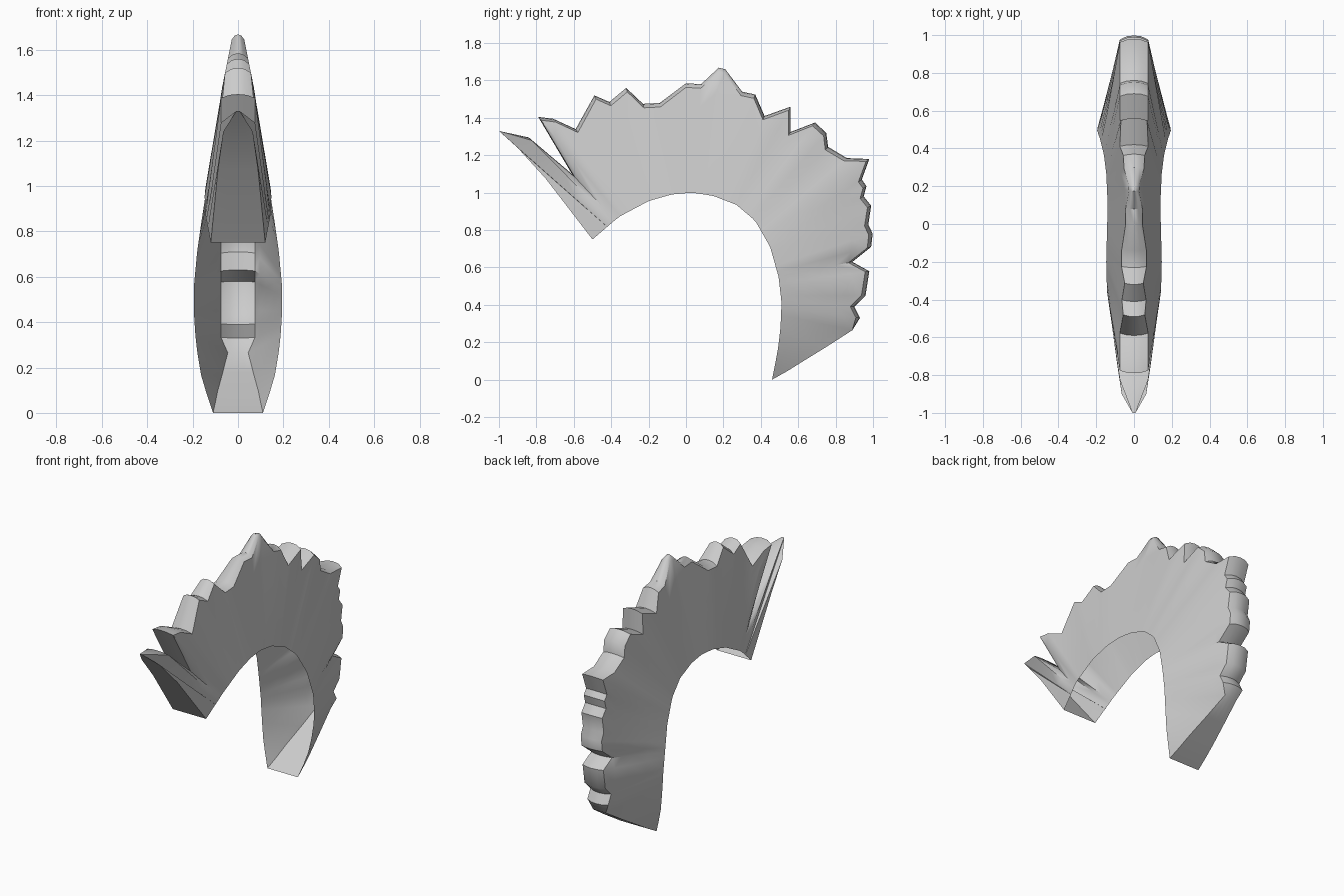
import bpy, bmesh, math

if "Cube" in bpy.data.objects:
    bpy.data.objects.remove(bpy.data.objects["Cube"])

# open inner rim of the shell: y, z, half width
RIM = [(-.5, .75, .12), (-.36, .87, .143), (-.2, .955, .147), (-.08, .99, .144), (.03, 1, .141),
       (.14, .985, .141), (.27, .935, .147), (.37, .85, .16), (.45, .71, .18), (.495, .55, .195),
       (.51, .42, .193), (.508, .3, .185), (.49, .15, .16), (.46, 0, .11)]

# jagged outer crest, from the front cap over the top to the bottom cap: y, z
FRONT_CAP = [(-.5, .75, .12), (-.75, 1.075, .088), (-.9, 1.24, .065), (-1, 1.33, .008)]
CREST = [(-.84, 1.295), (-.61, 1.10), (-.79, 1.405), (-.71, 1.395), (-.59, 1.34), (-.49, 1.52),
         (-.41, 1.485), (-.32, 1.56), (-.23, 1.475), (-.14, 1.48), (0, 1.585), (.08, 1.58),
         (.175, 1.668), (.21, 1.66), (.3, 1.54), (.37, 1.525), (.42, 1.41), (.56, 1.46),
         (.56, 1.325), (.69, 1.375), (.75, 1.32), (.76, 1.245), (.86, 1.185), (.98, 1.18),
         (.94, 1.07), (.965, 1.035), (.95, .98), (.99, .93), (.975, .83), (.998, .78), (.99, .71),
         (.89, .63), (.98, .58), (.96, .45), (.9, .39), (.93, .33)]
BOTTOM_CAP = [(.89, .265, .045), (.75, .175, .068), (.62, .095, .09), (.54, .045, .1), (.46, 0, .11)]


def angle(p):
    return math.atan2(p[1] - .45, p[0])


def rim_at(a):
    for p, q in zip(RIM, RIM[1:]):
        if angle(p) >= a >= angle(q):
            f = (angle(p) - a) / (angle(p) - angle(q))
            return [u + (v - u) * f for u, v in zip(p, q)]
    return RIM[0] if a > 0 else RIM[-1]


def crest_width(z):
    return min(.075, .028 + (1.665 - z) * .2)


stations = [(*p, 0) for p in FRONT_CAP]
stations += [(y, z, crest_width(z), .022) for y, z in CREST]
stations += [(*p, 0) for p in BOTTOM_CAP]

# cross-sections: left rim, up the flank, over the crest, down to the right rim
bm = bmesh.new()
rows = []
last = math.pi
for y, z, w, drop in stations:
    last = min(last, angle((y, z)))
    iy, iz, iw = rim_at(last)
    length = math.hypot(y - iy, z - iz) or 1
    ey, ez = y - (y - iy) / length * drop, z - (z - iz) / length * drop
    half = []
    for t in (0, .3, .6, .82, 1):
        half.append((iw + (w - iw) * t, iy + (ey - iy) * t, iz + (ez - iz) * t))
    half.append((w * .5, y - (y - ey) * .2, z - (z - ez) * .2))
    section = half + [(0, y, z)] + [(-a, b, c) for a, b, c in reversed(half)]
    rows.append([bm.verts.new(p) for p in section])

for r, s in zip(rows, rows[1:]):
    for i in range(len(r) - 1):
        bm.faces.new((r[i], r[i + 1], s[i + 1], s[i]))

# the two ends: drop the folded-over strip edges and close them cleanly
bmesh.ops.remove_doubles(bm, verts=bm.verts, dist=.0005)
bmesh.ops.dissolve_degenerate(bm, edges=bm.edges, dist=.0005)
bmesh.ops.recalc_face_normals(bm, faces=bm.faces)

mesh = bpy.data.meshes.new("mane")
bm.to_mesh(mesh)
bm.free()
mane = bpy.data.objects.new("mane", mesh)
bpy.context.collection.objects.link(mane)
bpy.context.view_layer.objects.active = mane
mane.select_set(True)
bpy.ops.object.shade_smooth_by_angle(angle=math.radians(40))
